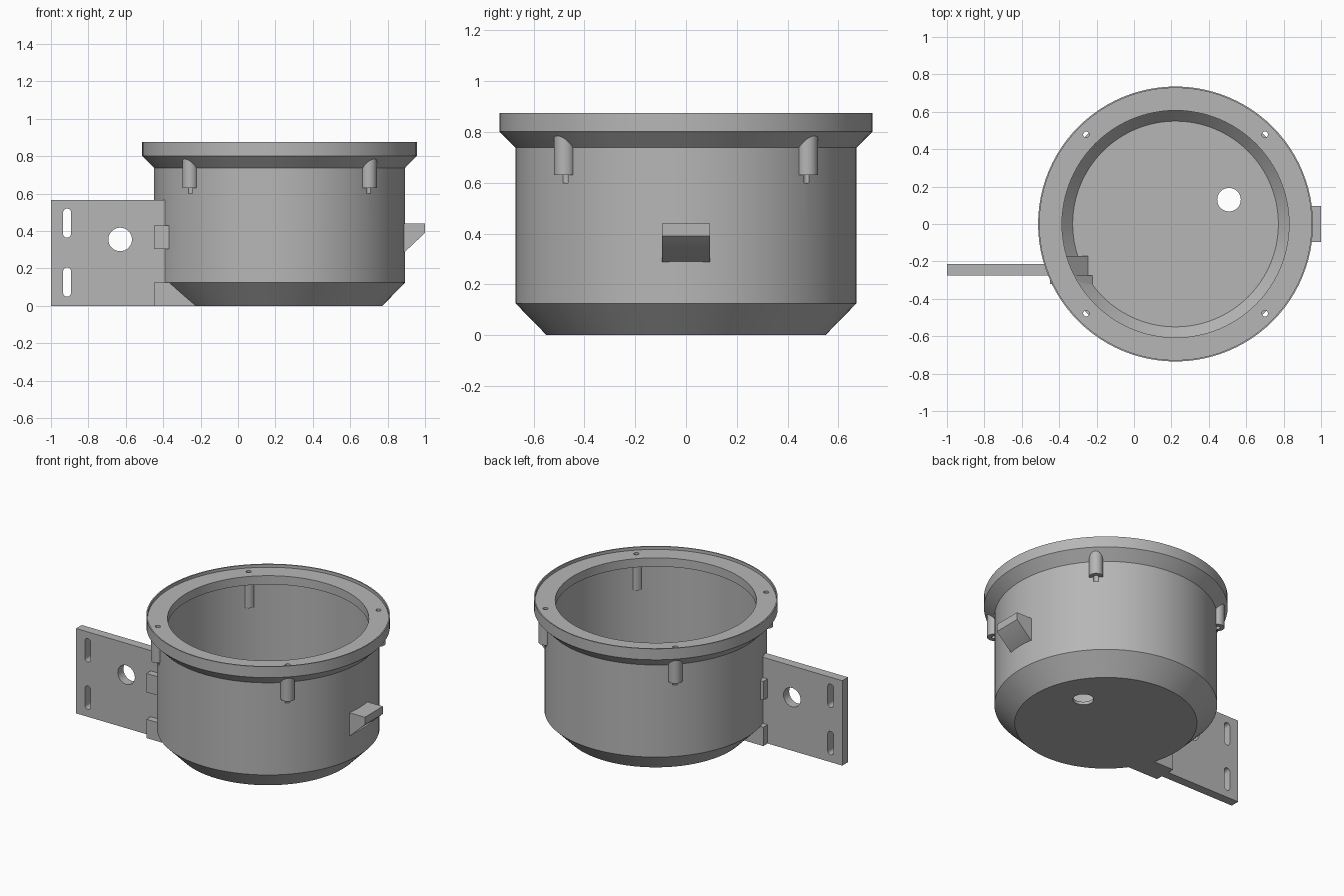
import bpy, bmesh, math
from mathutils import Vector

cube = bpy.data.objects.get("Cube")
if cube:
    bpy.data.objects.remove(cube, do_unlink=True)

CX = 0.222  # bowl axis
gray = bpy.data.materials.new("plain_gray")
gray.use_nodes = True
gray.diffuse_color = (0.47, 0.47, 0.47, 1)
gray.node_tree.nodes["Principled BSDF"].inputs["Base Color"].default_value = gray.diffuse_color


def finish(name, bm):
    bmesh.ops.remove_doubles(bm, verts=bm.verts, dist=1e-5)
    bmesh.ops.recalc_face_normals(bm, faces=bm.faces)
    mesh = bpy.data.meshes.new(name)
    bm.to_mesh(mesh)
    bm.free()
    mesh.materials.append(gray)
    ob = bpy.data.objects.new(name, mesh)
    bpy.context.collection.objects.link(ob)
    return ob


def lathe(name, profile, x, y, steps, closed=False):
    """Revolve (radius, z) points about a vertical axis."""
    bm = bmesh.new()
    vs = [bm.verts.new((x + r, y, z)) for r, z in profile]
    pairs = list(zip(vs, vs[1:])) + ([(vs[-1], vs[0])] if closed else [])
    es = [bm.edges.new(p) for p in pairs]
    bmesh.ops.spin(bm, geom=vs + es, cent=(x, y, 0), axis=(0, 0, 1),
                   angle=math.tau, steps=steps, use_duplicate=False)
    return finish(name, bm)


def prism(name, outline, low, high, axis):
    """Extrude a 2D outline along y (xz outline) or z (xy outline)."""
    bm = bmesh.new()
    place = (lambda a, b: (a, low, b)) if axis == "y" else (lambda a, b: (a, b, low))
    face = bm.faces.new([bm.verts.new(place(a, b)) for a, b in outline])
    ext = bmesh.ops.extrude_face_region(bm, geom=[face])["geom"]
    d = high - low
    bmesh.ops.translate(bm, verts=[g for g in ext if isinstance(g, bmesh.types.BMVert)],
                        vec=Vector((0, d, 0) if axis == "y" else (0, 0, d)))
    return finish(name, bm)


def stadium(x, z, r, half, n=16):
    """Circle outline, stretched into an upright slot when half > 0."""
    angles = [math.pi * i / n for i in range(n + 1)]
    top = [(x + r * math.cos(a), z + half + r * math.sin(a)) for a in angles]
    low = [(x - r * math.cos(a), z - half - r * math.sin(a)) for a in angles]
    return top + low if half else top + low[1:-1]


def cut(ob, cutters):
    for c in cutters:
        c.hide_render = True
        mod = ob.modifiers.new("cut", "BOOLEAN")
        mod.operation, mod.solver, mod.object = "DIFFERENCE", "EXACT", c
    bpy.context.view_layer.update()
    graph = bpy.context.evaluated_depsgraph_get()
    mesh = bpy.data.meshes.new_from_object(ob.evaluated_get(graph))
    ob.modifiers.clear()
    ob.data = mesh
    for c in cutters:
        bpy.data.objects.remove(c, do_unlink=True)


# Bowl with chamfered base, flared lip and recessed flange
bowl = lathe("bowl", [
    (0, 0), (0.55, 0), (0.672, 0.125), (0.672, 0.738), (0.735, 0.802),
    (0.735, 0.875), (0.727, 0.875), (0.727, 0.855), (0.607, 0.855),
    (0.607, 0.797), (0.645, 0.797), (0.645, 0.125), (0.55, 0.02), (0, 0.02)],
    CX, 0, 96)
parts = [bowl]

# Screw bosses under the flange
cutters = [prism("drain_cutter", stadium(0.508, 0.13, 0.063, 0), -0.1, 0.1, "z")]
for i in range(4):
    a = math.pi / 4 + i * math.pi / 2
    x, y = CX + 0.676 * math.cos(a), 0.676 * math.sin(a)
    parts.append(lathe(f"screw_boss_{i + 1}", [
        (0.016, 0.63), (0.042, 0.63), (0.042, 0.805), (0.016, 0.805)], x, y, 32, True))
    cutters.append(prism("screw_cutter", stadium(x, y, 0.016, 0), 0.6, 0.95, "z"))
cut(bowl, cutters)

# Mounting plate with two slots and a cable hole
plate = prism("mounting_plate", [(-1, -0.275), (-0.38, -0.275), (-0.404, -0.215),
                                 (-1, -0.215)], 0, 0.565, "z")
cut(plate, [prism("plate_cutter", stadium(x, z, r, h), -0.4, -0.1, "y")
            for x, z, r, h in [(-0.914, 0.442, 0.021, 0.057),
                               (-0.914, 0.127, 0.021, 0.057),
                               (-0.63, 0.355, 0.063, 0)]])
parts.append(plate)

# Blocks joining the plate to the bowl
parts.append(prism("upper_block", [(-0.45, -0.32), (-0.36, -0.32), (-0.415, -0.17),
                                   (-0.45, -0.17)], 0.305, 0.43, "z"))
for name, y0, y1, toe in [("lower_block_front", -0.32, -0.275, -0.222),
                          ("lower_block_back", -0.275, -0.17, -0.245)]:
    parts.append(prism(name, [(-0.45, 0), (toe, 0), (toe, 0.022), (-0.36, 0.125),
                              (-0.45, 0.125)], y0, y1, "y"))

# Wedge-shaped catch on the left side
parts.append(prism("side_catch", [(0.88, 0.285), (0.894, 0.29), (1, 0.39), (1, 0.44),
                                  (0.88, 0.44)], -0.095, 0.095, "y"))

bpy.ops.object.select_all(action="DESELECT")
for ob in parts:
    ob.select_set(True)
bpy.context.view_layer.objects.active = bowl
bpy.ops.object.shade_smooth_by_angle(angle=math.radians(30))
